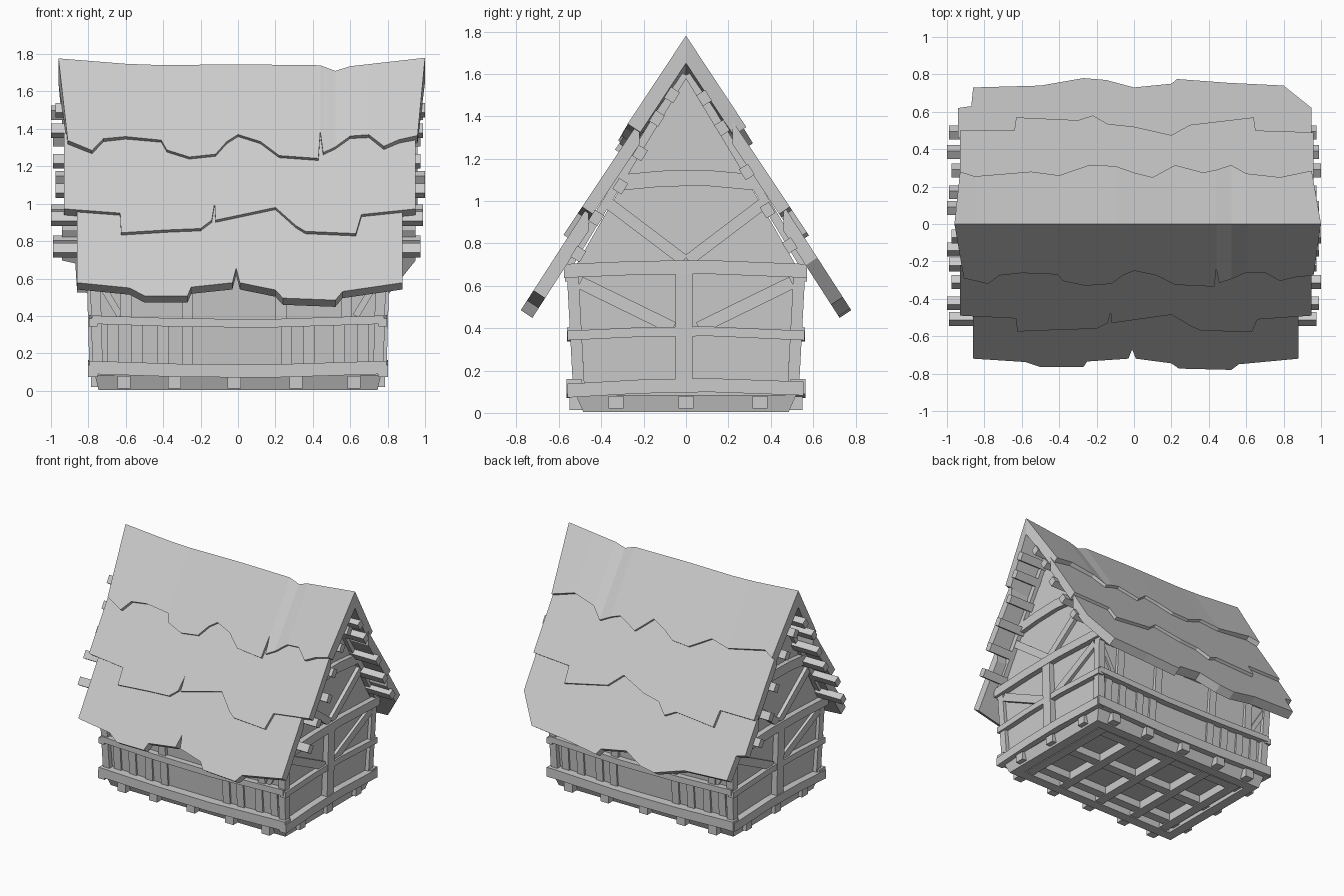
import bpy, bmesh
from mathutils import Vector as V

if "Cube" in bpy.data.objects:
    bpy.data.objects.remove(bpy.data.objects["Cube"])

grey = bpy.data.materials.new("light grey")
grey.diffuse_color = (0.6, 0.6, 0.6, 1)
grey.use_nodes = True
grey.node_tree.nodes["Principled BSDF"].inputs["Base Color"].default_value = grey.diffuse_color


def mesh(name, verts, faces):
    bm = bmesh.new()
    vs = [bm.verts.new(v) for v in verts]
    for f in faces:
        bm.faces.new([vs[i] for i in f])
    bmesh.ops.recalc_face_normals(bm, faces=bm.faces)
    me = bpy.data.meshes.new(name)
    bm.to_mesh(me)
    bm.free()
    me.materials.append(grey)
    ob = bpy.data.objects.new(name, me)
    bpy.context.collection.objects.link(ob)
    return ob


def tube(name, rings):
    """Solid through a row of four-cornered sections."""
    verts = [p for r in rings for p in r]
    faces = [(0, 1, 2, 3), tuple(len(verts) - 4 + k for k in range(4))]
    for i in range(len(rings) - 1):
        for k in range(4):
            j = (k + 1) % 4
            faces.append((4*i + k, 4*i + j, 4*i + 4 + j, 4*i + 4 + k))
    return mesh(name, verts, faces)


def beam(name, a, b, w, d, n, sag=0):
    """Timber from a to b, w wide, d deep along n, middle lifted by sag."""
    a, b, n = V(a), V(b), V(n)
    t = (b - a).normalized().cross(n).normalized() * w / 2
    n = n * d / 2
    pts = [a, b]
    if sag:
        lift = V((0, 0, sag))
        pts = [a, a.lerp(b, 0.3) + lift*0.8, a.lerp(b, 0.6) + lift, b]
    return tube(name, [(p+t+n, p-t+n, p-t-n, p+t-n) for p in pts])


def interp(pts, x):
    for (x0, z0), (x1, z1) in zip(pts, pts[1:]):
        if x <= x1:
            return z0 + (z1 - z0) * (x - x0) / (x1 - x0)
    return pts[-1][1]


# Roof: three overlapping layers per side with ragged lower edges (x, y)
RIDGE = [(-1, 1.78), (-0.5, 1.74), (0, 1.745), (0.44, 1.74), (0.52, 1.71), (0.6, 1.735), (1, 1.78)]
SAG = [(-1, 1.78), (-0.5, 1.745), (0.5, 1.745), (1, 1.78)]


def roof_layer(name, side, edge, top_y, surf, slope, off, top=False):
    rings = []
    for i, (x, y) in enumerate(edge):
        xt = x
        if top and i == 0:
            xt = -0.96
        if top and i == len(edge) - 1:
            xt = 1.0
        base = interp(SAG, x) if top else surf
        zt = interp(RIDGE, xt) if top else surf - slope * top_y
        zl = base - slope * y
        dy, dz = off
        drop = dz + dy * slope
        rings.append([(xt, side*top_y, zt), (x, side*y, zl),
                      (x, side*(y - dy), zl - dz), (xt, side*top_y, zt - drop)])
    tube(name, rings)


front_1 = [(-.91, .29), (-.78, .32), (-.72, .275), (-.6, .262), (-.41, .27), (-.38, .305), (-.26, .33),
           (-.12, .32), (-.06, .275), (0, .25), (.12, .275), (.22, .325), (.43, .335), (.44, .24),
           (.455, .315), (.52, .295), (.6, .26), (.7, .26), (.78, .305), (.86, .285), (.96, .275)]
front_2 = [(-.93, .49), (-.63, .505), (-.625, .575), (-.38, .565), (-.2, .56), (-.14, .53), (-.125, .47),
           (-.12, .53), (.2, .485), (.31, .55), (.36, .57), (.63, .578), (.66, .51), (.95, .49)]
front_3 = [(-.86, .72), (-.58, .738), (-.5, .765), (-.27, .765), (-.25, .735), (-.03, .72), (-.01, .67),
           (.01, .72), (.2, .745), (.24, .773), (.52, .78), (.56, .75), (.88, .72)]
back_1 = [(-.93, .28), (-.85, .255), (-.55, .28), (-.4, .26), (-.24, .315), (-.1, .31), (0, .275),
          (.1, .25), (.22, .315), (.37, .275), (.44, .29), (.52, .315), (.6, .27), (.78, .25), (.95, .285)]
back_2 = [(-.93, .5), (-.64, .5), (-.63, .57), (-.3, .555), (-.22, .58), (-.14, .535), (0, .52),
          (.2, .475), (.3, .53), (.64, .57), (.65, .5), (.96, .49)]
back_3 = [(-.94, .62), (-.87, .63), (-.86, .73), (-.5, .74), (-.27, .78), (-.15, .77), (0, .73),
          (.2, .75), (.23, .775), (.5, .755), (.8, .74), (.95, .62)]

for word, s, (e1, e2, e3) in (("front", -1, (front_1, front_2, front_3)), ("back", 1, (back_1, back_2, back_3))):
    roof_layer(word + "_roof_top", s, e1, 0, 0, 1.5, (0.06, 0.04), True)
    roof_layer(word + "_roof_middle", s, e2, 0.22, 0.86 + 1.5*0.565, 1.5, (0.05, 0.034))
    roof_layer(word + "_roof_eave", s, e3, 0.46, 0.5 + 1.55*0.77, 1.55, (0.055, 0.036))

# Roof battens poking out under the verges
for i, (y, z) in enumerate([(.085, 1.486), (.17, 1.345), (.287, 1.137), (.385, .957), (.49, .79),
                            (-.066, 1.5), (-.137, 1.39), (-.217, 1.226), (-.31, 1.07), (-.424, .92), (-.508, .75)]):
    n = V((0, 0.85 if y > 0 else -0.85, 0.53))
    x0, x1 = -1 + 0.012 * (i % 3), 1 - 0.012 * ((i + 1) % 3)
    beam("roof_batten", (x0, y, z), (x1, y, z), 0.06, 0.05, n)

# Wall body, slightly wider at the top
rect = lambda x, y, z: [(-x, -y, z), (x, -y, z), (x, y, z), (-x, y, z)]
tube("wall_body", [rect(0.745, 0.49, 0.075), rect(0.77, 0.54, 0.66)])

# Gable walls filling the roof ends
g = [(-0.54, 0.66), (0.54, 0.66), (0, 1.6)]
mesh("gable_infill", [(x, y, z) for x in (-0.77, 0.77) for y, z in g],
     [(0, 1, 2), (3, 4, 5), (0, 1, 4, 3), (1, 2, 5, 4), (2, 0, 3, 5)])

# Long side timbers, front and back
for s, word in ((-1, "front"), (1, "back")):
    n = (0, s, 0)
    beam(word + "_sill", (-.795, s*.528, .125), (.795, s*.528, .125), .07, .07, n, -.02)
    beam(word + "_rail", (-.78, s*.535, .38), (.78, s*.535, .38), .045, .055, n, -.02)
    beam(word + "_wall_plate", (-.79, s*.545, .65), (.79, s*.545, .65), .06, .05, n)
    for x in (-.6, -.27, .23, .58):
        beam(word + "_post", (x, s*.525, .38), (x, s*.54, .65), .06, .035, n)
    for x in (-.67, -.54, -.4, -.27, .26, .38, .54, .67):
        beam(word + "_stud", (x, s*.5, .13), (x, s*.516, .37), .06, .02, n)
    for sx in (-1, 1):
        beam(word + "_corner_brace", (sx*.75, s*.53, .6), (sx*.63, s*.52, .4), .035, .03, n)
        beam("corner_post", (sx*.75, s*.505, .1), (sx*.765, s*.535, .66), .055, .055, n)

# Gable end timbers, left and right
for s, word in ((-1, "left"), (1, "right")):
    n = (s, 0, 0)
    x = s * 0.775
    beam(word + "_sill", (x, -.56, .105), (x, .555, .115), .065, .055, n, .02)
    beam(word + "_rail", (x, -.56, .365), (x, .56, .365), .045, .045, n, .02)
    beam(word + "_tie_beam", (x, -.575, .67), (x, .57, .67), .065, .075, n, .018)
    beam(word + "_collar", (x, -.33, 1.085), (x, .36, 1.085), .075, .06, n, .025)
    beam(word + "_centre_post", (s*.77, -.01, .13), (s*.785, -.01, .66), .08, .05, n)
    for t in (-1, 1):
        beam(word + "_low_brace", (s*.772, t*.5, .615), (s*.766, t*.06, .4), .06, .035, n)
        beam(word + "_gable_brace", (x, t*.01, .72), (x, t*.38, 1.0), .055, .045, n)
        beam(word + "_verge_rafter", (x, t*.56, .69), (x, t*.01, 1.6), .04, .05, n)

# Underside: rim, crossing joists and recessed floor
for s in (-1, 1):
    tube("base_rim_long", [[(x, s*.52, .085), (x*.975, s*.485, .005), (x*.96, s*.41, .005), (x*.96, s*.4, .085)]
                           for x in (-.765, .765)])
    tube("base_rim_short", [[(s*.765, y, .085), (s*.745, y*.94, .005), (s*.67, y*.9, .005), (s*.66, y*.9, .085)]
                            for y in (-.515, .515)])
for x in (-.61, -.34, -.02, .31, .62):
    beam("cross_joist", (x, -.55, .045), (x, .55, .045), .07, .065, (0, 0, 1))
for y in (-.33, 0, .35):
    beam("long_joist", (-.785, y, .05), (.785, y, .05), .07, .06, (0, 0, 1))
